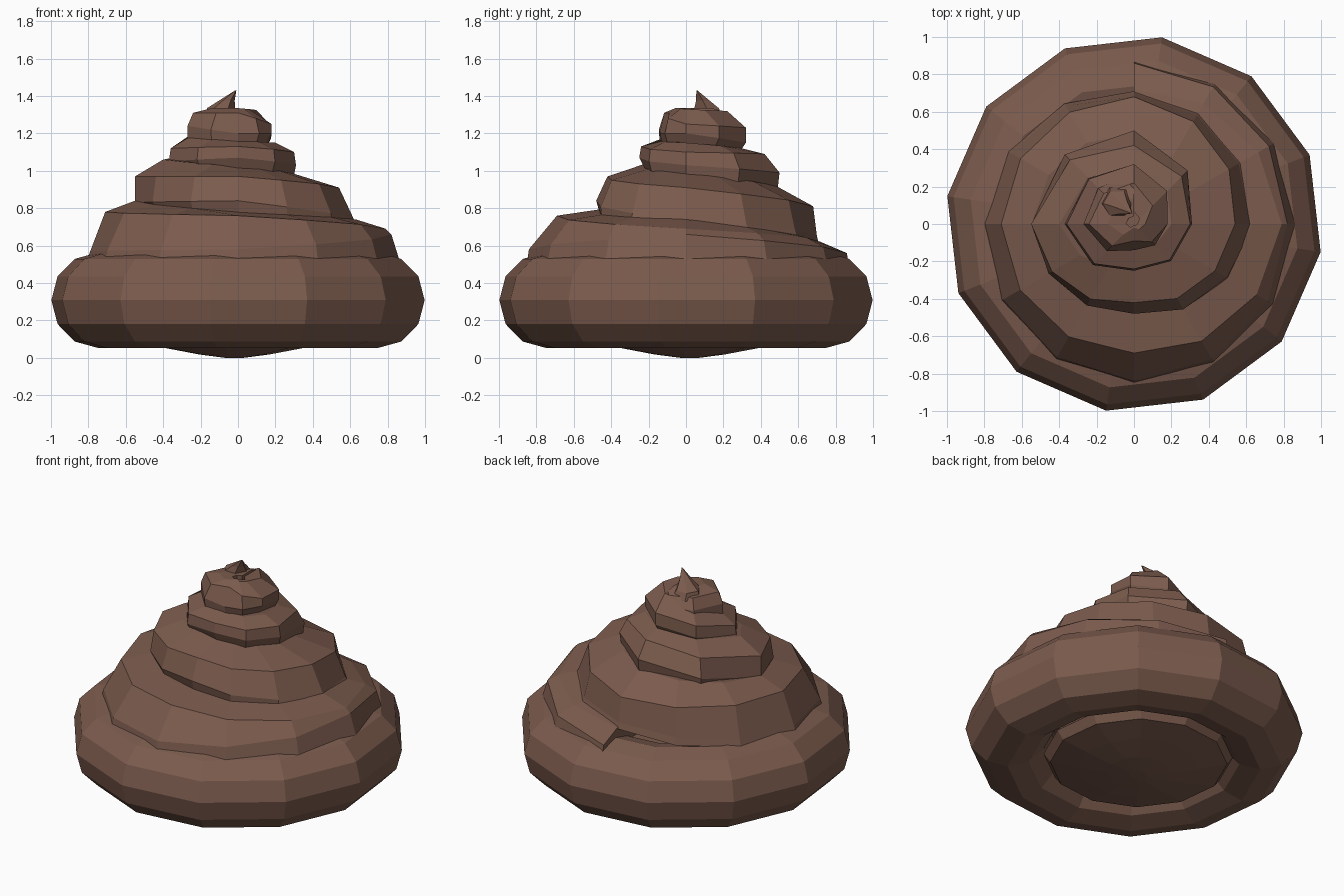
import bpy, bmesh, math
from mathutils import Vector

if "Cube" in bpy.data.objects:
    bpy.data.objects.remove(bpy.data.objects["Cube"])

brown = bpy.data.materials.new("brown")
brown.diffuse_color = (0.2, 0.105, 0.075, 1)
brown.use_nodes = True
brown.node_tree.nodes["Principled BSDF"].inputs["Base Color"].default_value = brown.diffuse_color


def skin(name, rings, closed=False):
    """Join equal-length point rings with flat quads; cap the ends if open."""
    bm = bmesh.new()
    vs = [[bm.verts.new(p) for p in ring] for ring in rings]
    n = len(vs[0])
    for i in range(len(vs) if closed else len(vs) - 1):
        a, b = vs[i], vs[(i + 1) % len(vs)]
        for k in range(n):
            m = (k + 1) % n
            bm.faces.new((a[k], a[m], b[m], b[k]))
    if not closed:
        bm.faces.new(vs[0])
        bm.faces.new(vs[-1])
    bmesh.ops.remove_doubles(bm, verts=bm.verts, dist=0.0005)
    bmesh.ops.recalc_face_normals(bm, faces=bm.faces)
    me = bpy.data.meshes.new(name)
    bm.to_mesh(me)
    bm.free()
    me.materials.append(brown)
    ob = bpy.data.objects.new(name, me)
    bpy.context.collection.objects.link(ob)
    return ob


def polar(r, deg, z):
    a = math.radians(deg)
    return Vector((r * math.cos(a), r * math.sin(a), z))


# Fat bottom ring
skin("base_ring", [[polar(0.757 + 0.252 * math.cos(math.radians(30 * k)), 30 * i - 8.5,
                          0.308 + 0.255 * math.sin(math.radians(30 * k)))
                    for k in range(12)] for i in range(12)], closed=True)

# Shallow bulge that closes the underside
profile = [(0.48, 0.25), (0.57, 0.14), (0.53, 0.085), (0.36, 0.05), (0.19, 0.018), (0.05, 0.0)]
skin("underside", [[polar(r, 30 * i - 8.5, z) + Vector((-0.02, 0.02, 0)) for i in range(12)]
                   for r, z in profile])

# Rising coil: one section per quarter turn, clockwise from the back.
# Each row: radius, height of the low, middle, top and inner edge
quarters = [
    (.87, .50, .86, .56, .72, .62, .60, .64),
    (.87, .50, .82, .66, .79, .69, .63, .74),
    (.85, .51, .84, .58, .69, .76, .45, .78),
    (.81, .51, .79, .57, .71, .78, .55, .84),
    (.71, .61, .70, .65, .68, .81, .48, .92),
    (.64, .72, .62, .74, .54, .91, .28, .99),
    (.46, .77, .48, .84, .42, .97, .20, 1.02),
    (.51, .78, .55, .83, .55, .97, .40, 1.06),
    (.49, .90, .50, .99, .42, 1.09, .30, 1.12),
    (.30, .98, .31, 1.03, .30, 1.10, .20, 1.15),
    (.22, 1.01, .25, 1.07, .24, 1.13, .12, 1.16),
    (.35, 1.01, .37, 1.05, .36, 1.12, .26, 1.18),
    (.30, 1.12, .32, 1.15, .32, 1.23, .22, 1.32),
    (.15, 1.15, .18, 1.20, .18, 1.25, .06, 1.33),
    (.13, 1.15, .14, 1.20, .09, 1.31, .02, 1.335),
    (.27, 1.17, .27, 1.24, .24, 1.31, .14, 1.335),
    (.28, 1.20, .27, 1.25, .22, 1.31, .14, 1.335),
]
sections = []
for q in range(len(quarters) - 1):
    steps = 3 if q < 7 else 2
    for s in range(steps):
        f = s / steps
        sections.append((q + f, [a + (b - a) * f for a, b in zip(quarters[q], quarters[q + 1])]))
sections.append((len(quarters) - 1, quarters[-1]))
rings = []
for q, s in sections:
    ang = 90 - 90 * q
    pts = [(s[0], s[1]), (s[2], s[3]), (s[4], s[5]), (s[6], s[7]),
           (0.3 * s[6], s[7]), (0.3 * s[6], s[1])]
    rings.append([polar(r, ang, z) for r, z in pts])
skin("coil", rings)

# Small curled tip
path = [((-.08, .11, 1.29), .10), ((-.09, .11, 1.335), .075),
        ((-.06, .09, 1.375), .042), ((-.012, .058, 1.43), .003)]
skin("tip", [[Vector(c) + polar(r, 60 * k, 0) for k in range(6)] for c, r in path])
